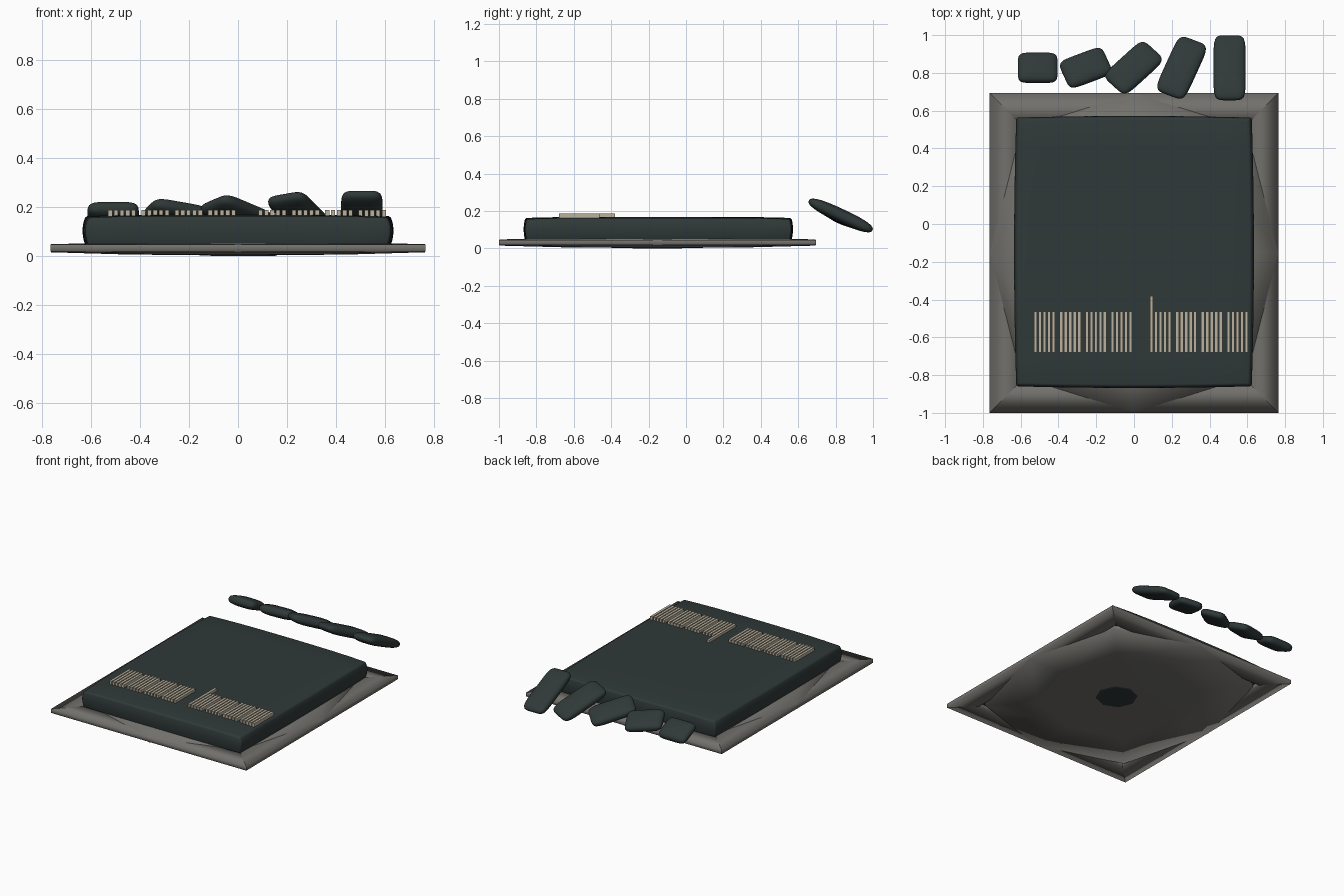
import bpy, bmesh
from math import sin, cos, pi, radians
from mathutils import Matrix, Vector, Euler

cube = bpy.data.objects.get("Cube")
if cube:
    bpy.data.objects.remove(cube, do_unlink=True)


def material(name, rgb):
    m = bpy.data.materials.new(name)
    m.use_nodes = True
    m.diffuse_color = (*rgb, 1)
    m.node_tree.nodes["Principled BSDF"].inputs["Base Color"].default_value = (*rgb, 1)
    return m


slate = material("dark slate", (0.029, 0.041, 0.04))
grey = material("warm grey", (0.17, 0.165, 0.15))
bone = material("bone", (0.5, 0.45, 0.35))


def finish(bm, name, mat, smooth=True):
    bmesh.ops.recalc_face_normals(bm, faces=bm.faces)
    for f in bm.faces:
        f.smooth = smooth
    mesh = bpy.data.meshes.new(name)
    bm.to_mesh(mesh)
    bm.free()
    mesh.materials.append(mat)
    obj = bpy.data.objects.new(name, mesh)
    bpy.context.collection.objects.link(obj)
    return obj


def grid_cube(cuts):
    bm = bmesh.new()
    bmesh.ops.create_cube(bm, size=2)
    bmesh.ops.subdivide_edges(bm, edges=bm.edges[:], cuts=cuts, use_grid_fill=True)
    return bm


MID_Y = -0.153

# Rectangular frame, mitred at the corners
bm = bmesh.new()
section = [(0, 0.019), (0, 0.046), (0.15, 0.048), (0.15, 0.017)]
loops = []
for inset, z in section:
    hx, hy = 0.765 - inset, 0.847 - inset
    loops.append([bm.verts.new((sx * hx, MID_Y + sy * hy, z))
                  for sx, sy in ((-1, -1), (1, -1), (1, 1), (-1, 1))])
for i in range(4):
    a, b = loops[i], loops[(i + 1) % 4]
    for k in range(4):
        bm.faces.new((a[k], a[(k + 1) % 4], b[(k + 1) % 4], b[k]))
    for k in range(4):
        bm.edges.get((a[k], b[k])).smooth = False
finish(bm, "base_frame", grey)

# Eight-pointed cushion whose tips meet the middles of the frame sides
bm = bmesh.new()
rings = []
for s, z in [(0.1, 0.002), (0.6, 0.006), (1, 0.015), (1, 0.048), (0.75, 0.053), (0.1, 0.053)]:
    ring = []
    for k in range(8):
        a = k * pi / 4
        r = s if k % 2 == 0 else s * 0.78 * 2 ** 0.5
        ring.append(bm.verts.new((0.763 * r * cos(a), MID_Y + 0.845 * r * sin(a), z)))
    rings.append(ring)
for a, b in zip(rings, rings[1:]):
    for k in range(8):
        bm.faces.new((a[k], a[(k + 1) % 8], b[(k + 1) % 8], b[k]))
bm.faces.new(rings[0])
bm.faces.new(rings[-1])
finish(bm, "base_cushion", grey)

# Dark patch under the middle
bm = bmesh.new()
bmesh.ops.create_cone(bm, cap_ends=True, segments=8, radius1=0.13, radius2=0.15, depth=0.006,
                      matrix=Matrix.Translation((0.02, MID_Y, 0.003)))
finish(bm, "underside_patch", slate, False)

# Slab with softly bowed sides and top
bm = grid_cube(9)
for v in bm.verts:
    u, w, h = v.co
    x = 0.635 * u * (1 - 0.018 * w * w - 0.02 * h * h)
    y = 0.72 * w * (1 - 0.012 * u * u - 0.012 * h * h)
    z = 0.104 + 0.065 * h
    if h > 0:
        z -= 0.006 * h * (u ** 4 + w ** 4)
    v.co = (x, y - 0.148, z)
slab = finish(bm, "slab", slate)
bevel = slab.modifiers.new("soft_edges", "BEVEL")
bevel.width = 0.014
bevel.segments = 3
bevel.limit_method = "ANGLE"
bevel.angle_limit = radians(50)

# Five loose pads behind the slab, each turned further and made longer
for i, length in enumerate((0.21, 0.25, 0.3, 0.345, 0.375)):
    bm = grid_cube(9)
    turn = Euler((radians(-25), 0, 0)).to_matrix() @ Euler((0, 0, i * pi / 8)).to_matrix()
    centre = Vector((-0.51 + 0.254 * i, 0.827, 0.168 + 0.002 * i))
    for v in bm.verts:
        x, y, z = v.co
        plan = (x ** 6 + y ** 6) ** (1 / 3)
        n = (plan ** 1.3 + abs(z) ** 2.6) ** (1 / 2.6)
        p = v.co / n
        v.co = centre + turn @ Vector((p.x * length / 2, p.y * 0.085, p.z * 0.036))
    finish(bm, "pad_%d" % (i + 1), slate)

# Rows of thin bars near the front, in clusters of five
bm = bmesh.new()


def bar(x, y0, y1):
    size = Matrix.Diagonal((0.017, y1 - y0, 0.03, 1))
    bmesh.ops.create_cube(bm, size=1, matrix=Matrix.Translation((x, (y0 + y1) / 2, 0.172)) @ size)


for start in (-0.53, 0.084):
    for cluster in range(4):
        for k in range(5):
            bar(start + 0.0085 + cluster * 0.136 + k * 0.0238, -0.68, -0.463)
bar(0.0925, -0.47, -0.38)
finish(bm, "bars", bone, False)
